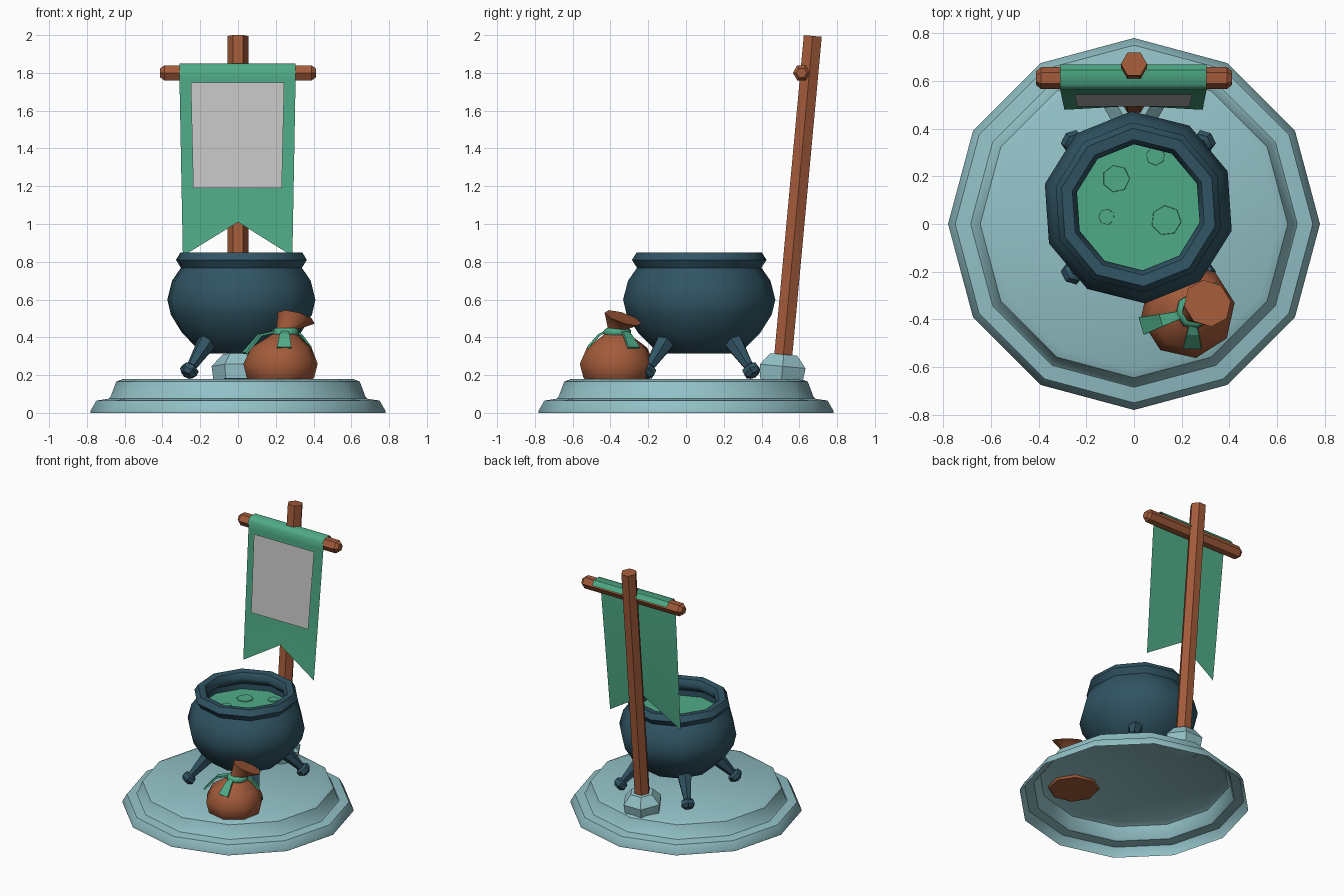
import bpy, bmesh, math
from mathutils import Vector

if "Cube" in bpy.data.objects:
    bpy.data.objects.remove(bpy.data.objects["Cube"])


def material(name, r, g, b):
    m = bpy.data.materials.new(name)
    lin = [(c / 255 / 12.92 if c < 10 else ((c / 255 + 0.055) / 1.055) ** 2.4) for c in (r, g, b)]
    m.diffuse_color = (*lin, 1)
    m.use_nodes = True
    m.node_tree.nodes["Principled BSDF"].inputs["Base Color"].default_value = m.diffuse_color
    return m


STONE = material("pale teal stone", 146, 193, 199)
IRON = material("dark teal iron", 48, 84, 99)
BROWN = material("warm brown", 163, 91, 58)
GREEN = material("green", 79, 171, 135)
GREY = material("light grey", 196, 196, 196)


def finish(name, bm, mat, smooth=None):
    me = bpy.data.meshes.new(name)
    bm.to_mesh(me)
    bm.free()
    ob = bpy.data.objects.new(name, me)
    bpy.context.collection.objects.link(ob)
    me.materials.append(mat)
    if smooth:
        bpy.ops.object.select_all(action='DESELECT')
        ob.select_set(True)
        bpy.context.view_layer.objects.active = ob
        bpy.ops.object.shade_smooth_by_angle(angle=math.radians(smooth))
    return ob


def loft(name, rings, n, mat, phase=0, bottom=True, top=True, smooth=None):
    """Skin n-sided rings given as (centre, radius, axis)."""
    bm = bmesh.new()
    loops = []
    for c, r, axis in rings:
        a = Vector(axis).normalized()
        ref = Vector((0, 1, 0)) if abs(a.x) > 0.9 else Vector((1, 0, 0))
        u = (ref - a * ref.dot(a)).normalized()
        v = a.cross(u)
        angs = [math.radians(phase) + math.tau * i / n for i in range(n)]
        loops.append([bm.verts.new(Vector(c) + r * (math.cos(t) * u + math.sin(t) * v)) for t in angs])
    for lo, hi in zip(loops, loops[1:]):
        for i in range(n):
            j = (i + 1) % n
            bm.faces.new((lo[i], lo[j], hi[j], hi[i]))
    if bottom:
        bm.faces.new(loops[0][::-1])
    if top:
        bm.faces.new(loops[-1])
    return finish(name, bm, mat, smooth)


def lathe(name, x, y, profile, n, mat, **kw):
    return loft(name, [((x, y, z), r, (0, 0, 1)) for r, z in profile], n, mat, **kw)


def along(name, start, axis, profile, n, mat, **kw):
    """Rings of (radius, distance) along a slanted axis."""
    a = Vector(axis).normalized()
    return loft(name, [(Vector(start) + a * d, r, a) for r, d in profile], n, mat, **kw)


def sheet(name, rows, mat, smooth=None):
    """Grid of quads from rows of points."""
    bm = bmesh.new()
    vs = [[bm.verts.new(p) for p in row] for row in rows]
    for a, b in zip(vs, vs[1:]):
        for i in range(len(a) - 1):
            bm.faces.new((a[i], b[i], b[i + 1], a[i + 1]))
    return finish(name, bm, mat, smooth)


# Stepped base, open underneath
lathe("base", 0, 0, [(0.78, 0), (0.78, 0.012), (0.75, 0.065), (0.685, 0.075), (0.675, 0.085),
                     (0.645, 0.165), (0.61, 0.18)], 12, STONE, bottom=False, smooth=35)

# Leaning pole in a stone socket
LEAN = Vector((0, 0.157, 1.7)).normalized()
along("pole_socket", (0, 0.505, 0.172), LEAN, [(0.13, 0), (0.14, 0.075), (0.082, 0.138)], 6, STONE)
along("pole", (0, 0.51, 0.25), LEAN, [(0.055, 0), (0.055, 1.753)], 6, BROWN)

# Crossbar with tapered ends
loft("crossbar", [((x, 0.612, 1.8), r, (1, 0, 0)) for x, r in
                  ((-0.412, 0.028), (-0.39, 0.046), (0.39, 0.046), (0.412, 0.028))], 6, BROWN)


# Banner: wraps over the bar, then hangs parallel to the pole with a notched end
def hang_y(z):
    return 0.479 + (z - 0.83) * 0.0924


wrap = [(0.668, 1.815), (0.645, 1.848), (0.585, 1.85), (0.562, 1.825), (hang_y(1.77), 1.77)]
rows = [[(-0.31, y, z), (0, y, z), (0.305, y, z)] for y, z in wrap]
rows.append([(-0.292, hang_y(0.83), 0.83), (0, hang_y(1.01), 1.01), (0.288, hang_y(0.83), 0.83)])
sheet("banner", rows, GREEN, smooth=50)
sheet("banner_panel", [[(-w, hang_y(z) - 0.02, z), (w - 0.005, hang_y(z) - 0.02, z)]
                       for w, z in ((0.25, 1.75), (0.237, 1.19))], GREY)

# Cauldron: body, rolled rim and inner wall
CX, CY = 0.018, 0.07
lathe("cauldron", CX, CY, [(0.18, 0.315), (0.245, 0.345), (0.325, 0.425), (0.385, 0.52), (0.404, 0.6),
                           (0.378, 0.7), (0.33, 0.768), (0.357, 0.81), (0.332, 0.85), (0.285, 0.845),
                           (0.265, 0.81), (0.275, 0.775), (0.31, 0.75), (0.31, 0.69)],
      10, IRON, phase=-14, top=False, smooth=50)
lathe("soup", CX, CY, [(0.31, 0.71)], 10, GREEN, phase=-14, bottom=False)
for i, (x, y, r) in enumerate([(-0.075, 0.19, 0.058), (0.09, 0.285, 0.04),
                               (-0.115, 0.03, 0.034), (0.135, 0.015, 0.064)]):
    lathe(f"soup_bubble_{i}", x, y, [(r, 0.709), (r * 0.97, 0.715)], 7, GREEN, phase=15 * i)

# Four splayed legs with knobbed feet
for i in range(4):
    t = math.radians(45 + 90 * i)
    d = Vector((math.cos(t), math.sin(t), 0))
    foot = Vector((CX, CY, 0.2)) + d * 0.412
    along(f"cauldron_leg_{i}", foot, d * -0.16 + Vector((0, 0, 0.18)),
          [(0.03, 0), (0.05, 0.022), (0.047, 0.05), (0.028, 0.062), (0.036, 0.12), (0.05, 0.21), (0.055, 0.28)],
          6, IRON, smooth=40)

# Sack: round body, pinched neck and tilted flared mouth
UP = (0, 0, 1)
loft("sack", [((0.225, -0.365, 0.165), 0.165, UP), ((0.225, -0.365, 0.19), 0.182, UP),
              ((0.225, -0.365, 0.26), 0.2, UP), ((0.23, -0.365, 0.345), 0.162, UP),
              ((0.243, -0.365, 0.4), 0.088, UP), ((0.25, -0.365, 0.425), 0.058, UP),
              ((0.26, -0.36, 0.45), 0.056, (0.15, 0.1, 1)),
              ((0.308, -0.333, 0.503), 0.103, (0.28, 0.33, 1))], 8, BROWN, phase=10, smooth=50)

# Green tie with hanging ribbon ends
loft("sack_tie", [((0.25, -0.365, 0.408), 0.066, UP), ((0.25, -0.365, 0.422), 0.075, UP),
                  ((0.253, -0.363, 0.438), 0.072, UP), ((0.256, -0.362, 0.45), 0.058, UP)],
     8, GREEN, phase=10, smooth=50)
for i, (deg, reach, drop) in enumerate([(196, 0.225, 0.315), (268, 0.155, 0.345), (38, 0.145, 0.345)]):
    t = math.radians(deg)
    d, s = Vector((math.cos(t), math.sin(t), 0)), Vector((-math.sin(t), math.cos(t), 0))
    c = Vector((0.25, -0.365, 0))
    rows = []
    for dist, z, w in ((0.06, 0.43, 0.016), (reach * 0.62, 0.412, 0.026), (reach, drop, 0.038)):
        rows.append([c + d * dist - s * w + Vector((0, 0, z)), c + d * dist + s * w + Vector((0, 0, z))])
    strip = sheet(f"ribbon_end_{i}", rows, GREEN)
    solid = strip.modifiers.new("thickness", 'SOLIDIFY')
    solid.thickness = 0.012
    solid.offset = 0
